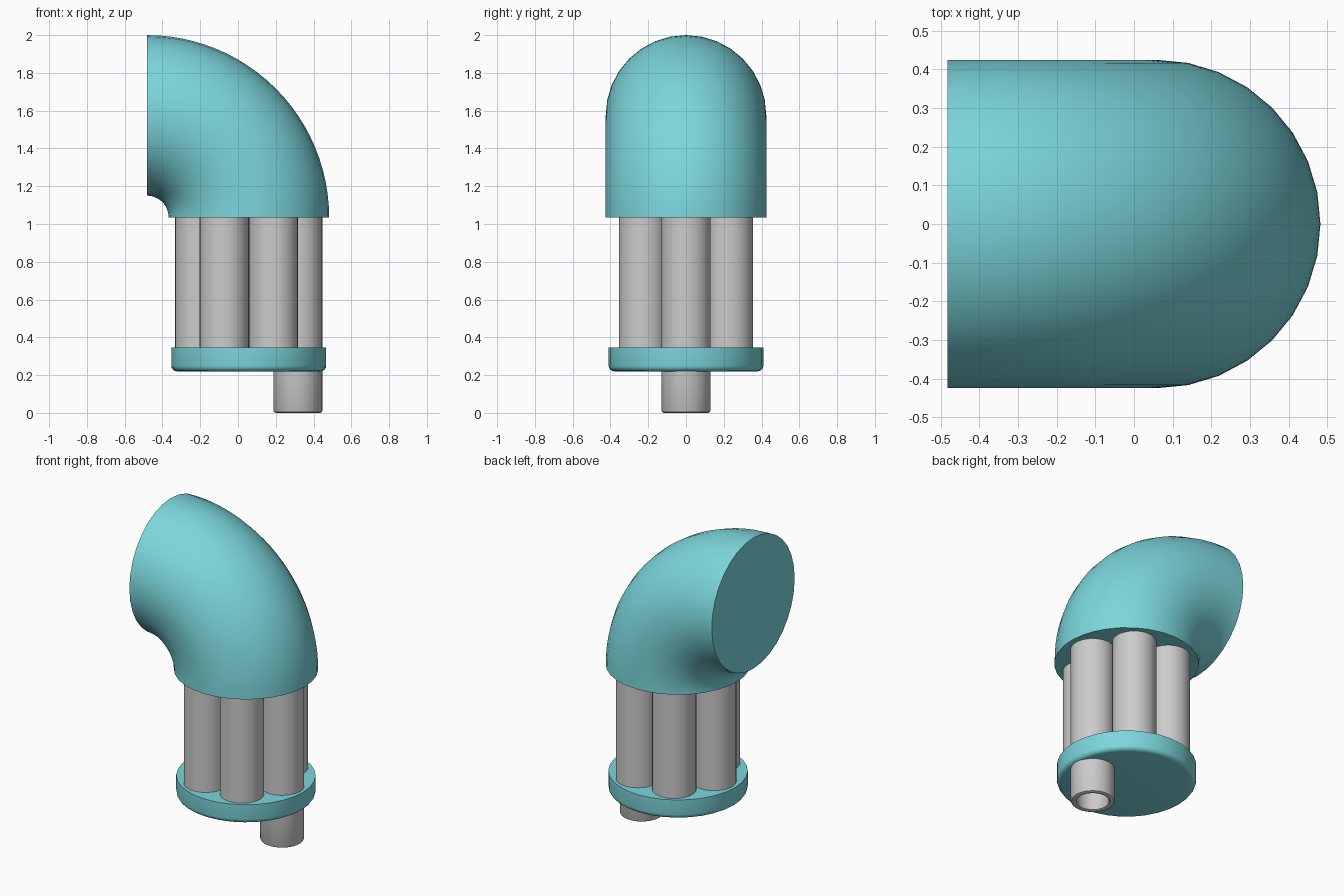
import bpy, bmesh
from math import sin, cos, pi

if "Cube" in bpy.data.objects:
    bpy.data.objects.remove(bpy.data.objects["Cube"])

CX = 0.057        # axis of the barrel cluster
Z_ELBOW = 1.035   # underside of the elbow
SIDES = 32

teal = bpy.data.materials.new("teal")
teal.diffuse_color = (0.2, 0.68, 0.72, 1)
teal.use_nodes = True
teal.node_tree.nodes["Principled BSDF"].inputs["Base Color"].default_value = teal.diffuse_color


def finish(name, rings, material=None, cap_start=True, cap_end=True):
    """Skin a list of vertex rings into a smooth object."""
    bm = bmesh.new()
    loops = [[bm.verts.new(p) for p in ring] for ring in rings]
    for a, b in zip(loops, loops[1:]):
        n = len(a)
        for i in range(n):
            j = (i + 1) % n
            bm.faces.new((a[i], a[j], b[j], b[i]))
    if cap_start:
        bm.faces.new(loops[0])
    if cap_end:
        bm.faces.new(loops[-1])
    bmesh.ops.recalc_face_normals(bm, faces=bm.faces)
    mesh = bpy.data.meshes.new(name)
    bm.to_mesh(mesh)
    bm.free()
    ob = bpy.data.objects.new(name, mesh)
    bpy.context.collection.objects.link(ob)
    if material:
        mesh.materials.append(material)
    bpy.ops.object.select_all(action='DESELECT')
    ob.select_set(True)
    bpy.context.view_layer.objects.active = ob
    bpy.ops.object.shade_smooth_by_angle(angle=0.6)
    return ob


def lathe(name, x, y, profile, material=None):
    """Spin (radius, z) points round a vertical axis."""
    rings = [[(x + r * cos(2 * pi * i / SIDES), y + r * sin(2 * pi * i / SIDES), z)
              for i in range(SIDES)] for r, z in profile]
    return finish(name, rings, material)


# Elbow: quarter of a torus bending from vertical to facing -x
BEND_X, MAJOR, MINOR, STEPS = -0.4825, 0.54, 0.425, 24
rings = []
for s in range(STEPS + 1):
    a = s / STEPS * pi / 2
    ring = []
    for i in range(SIDES):
        t = 2 * pi * i / SIDES
        d = MAJOR + MINOR * cos(t)
        ring.append((BEND_X + d * cos(a), MINOR * sin(t), Z_ELBOW + d * sin(a)))
    rings.append(ring)
finish("elbow", rings, teal)

# Collar disc with a rounded lower edge
bevel = [(0.41 - 0.03 * (1 - cos(a)), 0.25 - 0.03 * sin(a))
         for a in (pi / 2 * k / 4 for k in range(4, -1, -1))]
lathe("collar_disc", CX, 0, bevel + [(0.41, 0.345)], teal)

# Six barrels in a ring
for k in range(6):
    a = k * pi / 3
    lathe(f"barrel_{k + 1}", CX + 0.26 * cos(a), 0.26 * sin(a),
          [(0.13, 0.3), (0.13, Z_ELBOW + 0.02)])

# Hollow muzzle under the firing barrel
lathe("muzzle", CX + 0.26, 0,
      [(0.094, 0.23), (0.094, 0.012), (0.097, 0.004), (0.105, 0), (0.118, 0),
       (0.126, 0.004), (0.13, 0.012), (0.13, 0.3)])
